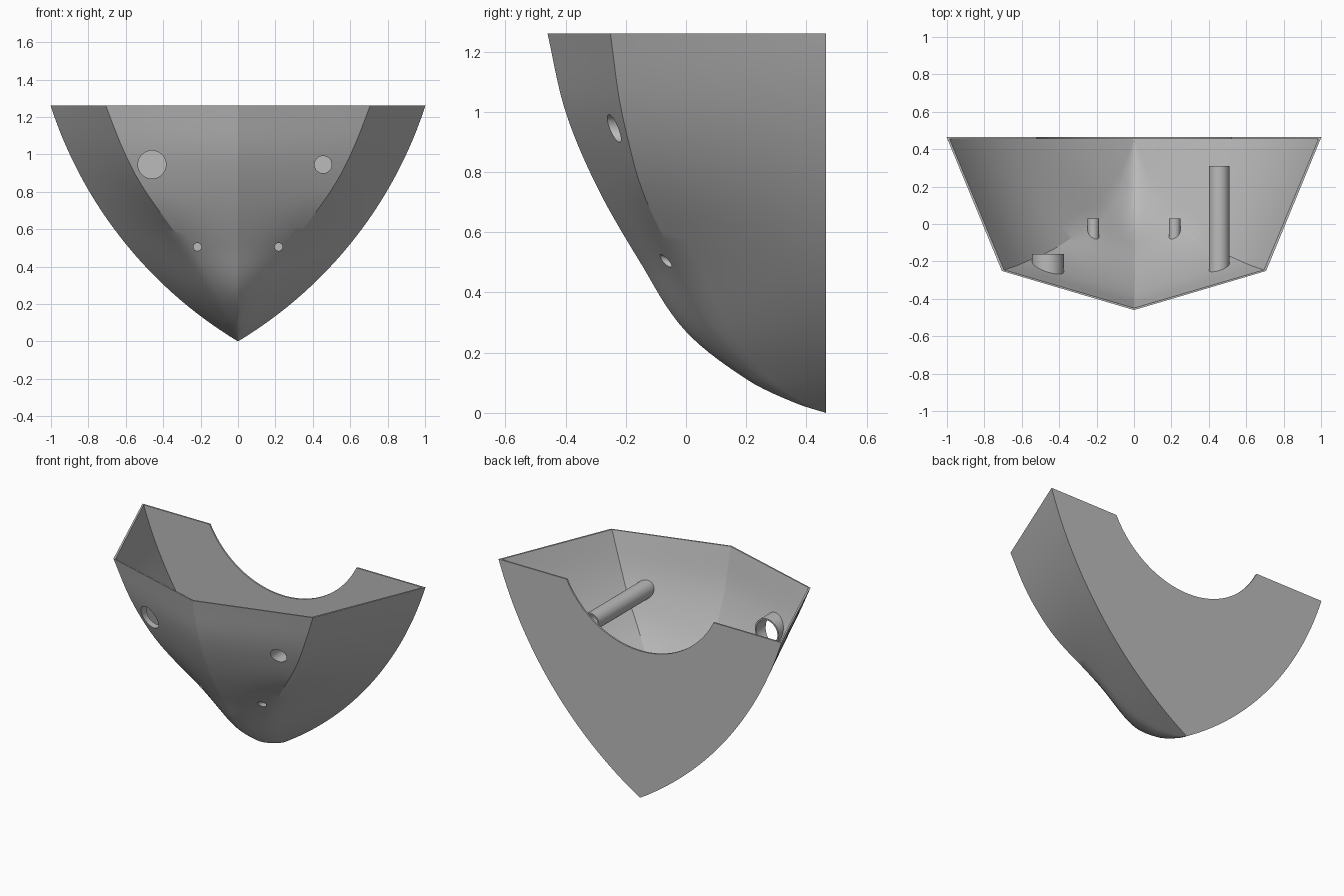
import bpy, bmesh, math
from mathutils import Vector, Matrix

if "Cube" in bpy.data.objects:
    bpy.data.objects.remove(bpy.data.objects["Cube"])

TOP, BACK = 1.26, 0.465
HALF = 14            # steps around half a section
LEVELS = 44

grey = bpy.data.materials.new("plain_grey")
grey.use_nodes = True
grey.diffuse_color = (0.5, 0.5, 0.5, 1)
grey.node_tree.nodes["Principled BSDF"].inputs["Base Color"].default_value = (0.5, 0.5, 0.5, 1)

# Profile points: height, value
KEEL = [(0, .465), (.03, .37), (.106, .21), (.27, 0), (.5, -.152),
        (.75, -.295), (1, -.4), (1.26, -.46)]
CORNER_X = [(0, .33), (.26, .37), (.52, .49), (.72, .59), (.92, .655), (1.26, .705)]
CORNER_Y = [(0, .93), (.26, .92), (.52, .865), (.72, .818), (.92, .79), (1.26, .774)]


def curve(pts, z):
    """Smooth interpolation through profile points."""
    def slope(i):
        a, b = pts[max(i - 1, 0)], pts[min(i + 1, len(pts) - 1)]
        return (b[1] - a[1]) / (b[0] - a[0])
    i = max(k for k in range(len(pts) - 1) if pts[k][0] <= z or k == 0)
    (x0, y0), (x1, y1) = pts[i], pts[i + 1]
    h = x1 - x0
    t = (z - x0) / h
    return ((2*t**3 - 3*t**2 + 1) * y0 + (t**3 - 2*t**2 + t) * h * slope(i)
            + (3*t**2 - 2*t**3) * y1 + (t**3 - t**2) * h * slope(i + 1))


def half_width(z):
    """Circular arc of the back panel's edge."""
    r, cx, cz = 2.297, -1.183, 1.969
    return max(0, math.sqrt(r * r - (z - cz) ** 2) + cx)


def section(z):
    """Back corner, front corner, keel; the front corner softens low down."""
    w, depth = half_width(z), BACK - curve(KEEL, z)
    a, c, b = Vector((1, 0)), Vector((curve(CORNER_X, z), curve(CORNER_Y, z))), Vector((0, 1))
    s = min(1, max(0, (.82 - z) / .6))
    soft = .7 * s * s * (3 - 2 * s)
    side = []
    for i in range(HALF + 1):
        t = i / HALF
        sharp = a.lerp(c, 2 * t) if t < .5 else c.lerp(b, 2 * t - 1)
        rounded = a.lerp(c, t).lerp(c.lerp(b, t), t)
        p = sharp.lerp(rounded, soft)
        side.append((p.x * w, BACK - p.y * depth, z))
    return side + [(-x, y, z) for x, y, z in reversed(side[:-1])]


def link(name, bm):
    bmesh.ops.recalc_face_normals(bm, faces=bm.faces)
    me = bpy.data.meshes.new(name)
    bm.to_mesh(me)
    bm.free()
    me.materials.append(grey)
    ob = bpy.data.objects.new(name, me)
    bpy.context.collection.objects.link(ob)
    return ob


def hull_solid(name):
    bm = bmesh.new()
    rings = []
    for j in range(LEVELS + 1):
        rings.append([bm.verts.new(p) for p in section(TOP * (j / LEVELS) ** 1.5)])
    n = len(rings[0])
    for lo, hi in zip(rings, rings[1:]):
        for i in range(n):
            k = (i + 1) % n
            bm.faces.new((lo[i], lo[k], hi[k], hi[i]))
    bm.faces.new(rings[-1])
    bmesh.ops.remove_doubles(bm, verts=bm.verts, dist=1e-5)
    return link(name, bm)


def rod(name, x, z, r, y0, y1, segments=48):
    """Cylinder along y."""
    bm = bmesh.new()
    m = Matrix.Translation((x, (y0 + y1) / 2, z)) @ Matrix.Rotation(math.pi / 2, 4, 'X')
    bmesh.ops.create_cone(bm, cap_ends=True, segments=segments, radius1=r, radius2=r,
                          depth=y1 - y0, matrix=m)
    return link(name, bm)


def boolean(ob, other, operation):
    m = ob.modifiers.new("cut", 'BOOLEAN')
    m.operation, m.object, m.solver = operation, other, 'EXACT'
    bpy.context.view_layer.objects.active = ob
    bpy.ops.object.modifier_apply(modifier=m.name)


# Thin open-topped shell
shell = hull_solid("hull_shell")
inner = hull_solid("inner_cutter")
for v in inner.data.vertices:
    v.co = Vector((v.co.x * .985, v.co.y * .978, (v.co.z - 1.3) * .98 + 1.3))
boolean(shell, inner, 'DIFFERENCE')

# Round notch in the back panel
notch = rod("notch_cutter", 0, 1.523, .583, .4, .55, 128)
boolean(shell, notch, 'DIFFERENCE')
helpers = [inner, notch]

# Tubes behind the front holes: name, x, z, outer radius, bore radius, rear end
TUBES = [("right_large_tube", -.46, .945, .085, .075, -.16),
         ("left_long_tube", .455, .945, .055, .046, .31),
         ("right_small_tube", -.217, .505, .031, .021, .03),
         ("left_small_tube", .217, .505, .031, .021, .03)]
parts = [shell]
for name, x, z, outer, bore, end in TUBES:
    tube = rod(name, x, z, outer, -.6, end)
    hole = rod(name + "_cutter", x, z, bore, -.7, end + .02)
    boolean(tube, inner, 'INTERSECT')
    boolean(tube, hole, 'DIFFERENCE')
    boolean(shell, hole, 'DIFFERENCE')
    parts.append(tube)
    helpers.append(hole)

for h in helpers:
    bpy.data.objects.remove(h)

bpy.ops.object.select_all(action='DESELECT')
for ob in parts:
    ob.select_set(True)
bpy.context.view_layer.objects.active = shell
bpy.ops.object.shade_smooth_by_angle(angle=math.radians(25))
